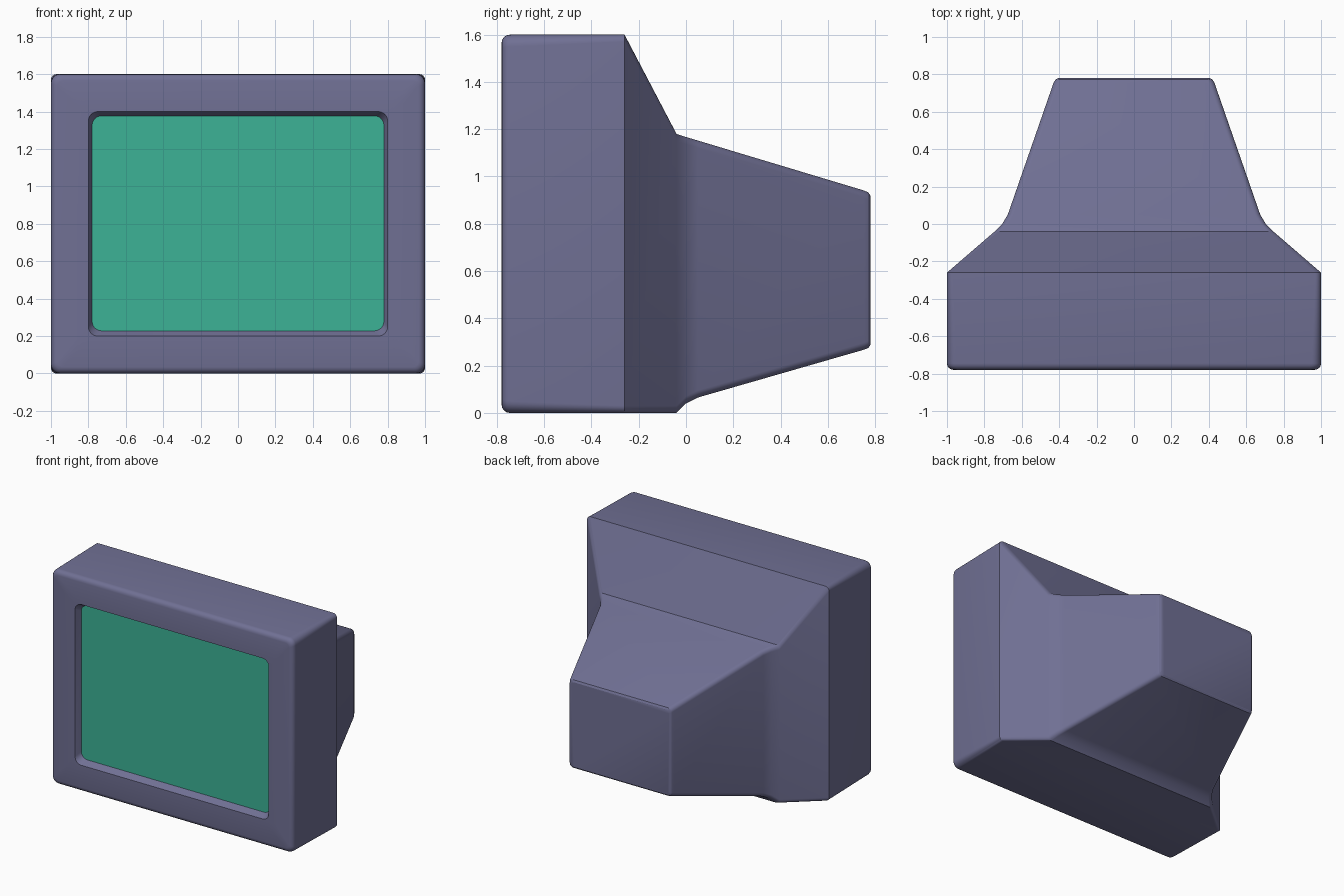
import bpy, bmesh, math

if "Cube" in bpy.data.objects:
    bpy.data.objects.remove(bpy.data.objects["Cube"])


def material(name, rgb):
    m = bpy.data.materials.new(name)
    m.diffuse_color = (*rgb, 1)
    m.use_nodes = True
    m.node_tree.nodes["Principled BSDF"].inputs["Base Color"].default_value = m.diffuse_color
    return m


def ring(bm, y, hw, z0, z1, r, seg=6):
    """Rounded rectangle of verts in the plane at depth y."""
    verts = []
    for cx, cz, a0 in ((hw - r, z1 - r, 0), (r - hw, z1 - r, 90),
                       (r - hw, z0 + r, 180), (hw - r, z0 + r, 270)):
        for i in range(seg + 1):
            a = math.radians(a0 + 90 * i / seg)
            verts.append(bm.verts.new((cx + r * math.cos(a), y, cz + r * math.sin(a))))
    return verts


def loft(name, sections, mat, cap_start, cap_end):
    bm = bmesh.new()
    rings = [ring(bm, *s) for s in sections]
    n = len(rings[0])
    for a, b in zip(rings, rings[1:]):
        for i in range(n):
            j = (i + 1) % n
            bm.faces.new((a[i], a[j], b[j], b[i]))
    if cap_start:
        bm.faces.new(rings[0][::-1])
    if cap_end:
        bm.faces.new(rings[-1])
    bmesh.ops.recalc_face_normals(bm, faces=bm.faces)
    # an open shell has to face outward at its rear cap
    rear = max(bm.faces, key=lambda f: f.calc_center_median().y)
    if rear.normal.y < 0:
        bmesh.ops.reverse_faces(bm, faces=bm.faces)
    me = bpy.data.meshes.new(name)
    bm.to_mesh(me)
    bm.free()
    me.materials.append(mat)
    ob = bpy.data.objects.new(name, me)
    bpy.context.collection.objects.link(ob)
    bpy.ops.object.select_all(action='DESELECT')
    ob.select_set(True)
    bpy.context.view_layer.objects.active = ob
    bpy.ops.object.shade_smooth_by_angle(angle=math.radians(25))
    return ob


plastic = material("grey violet plastic", (0.162, 0.162, 0.296))
glass = material("teal screen", (0.045, 0.445, 0.305))

# recess wall and bezel opening
sections = [(-0.735, 0.78, 0.228, 1.377, 0.05),
            (-0.78, 0.80, 0.20, 1.40, 0.05)]
# rounded front rim
for k in range(5):
    a = math.radians(90 * k / 4)
    d = 0.035 * (1 - math.sin(a))
    sections.append((-0.745 - 0.035 * math.cos(a), 1 - d, d, 1.6 - d, 0.05 - d * 0.6))
# straight body, shoulder, tapered tube cover and rear
sections += [(-0.26, 1.0, 0.0, 1.6, 0.03),
             (-0.04, 0.745, 0.0, 1.18, 0.03),
             (0.0, 0.705, 0.04, 1.167, 0.03),
             (0.05, 0.675, 0.065, 1.152, 0.03),
             (0.755, 0.43, 0.268, 0.94, 0.03),
             (0.772, 0.42, 0.275, 0.932, 0.03),
             (0.78, 0.405, 0.288, 0.918, 0.025)]
loft("monitor_housing", sections, plastic, False, True)

# screen plate closing the recess
loft("screen", [(-0.735, 0.78, 0.228, 1.377, 0.05),
                (-0.73, 0.78, 0.228, 1.377, 0.05)], glass, True, True)
